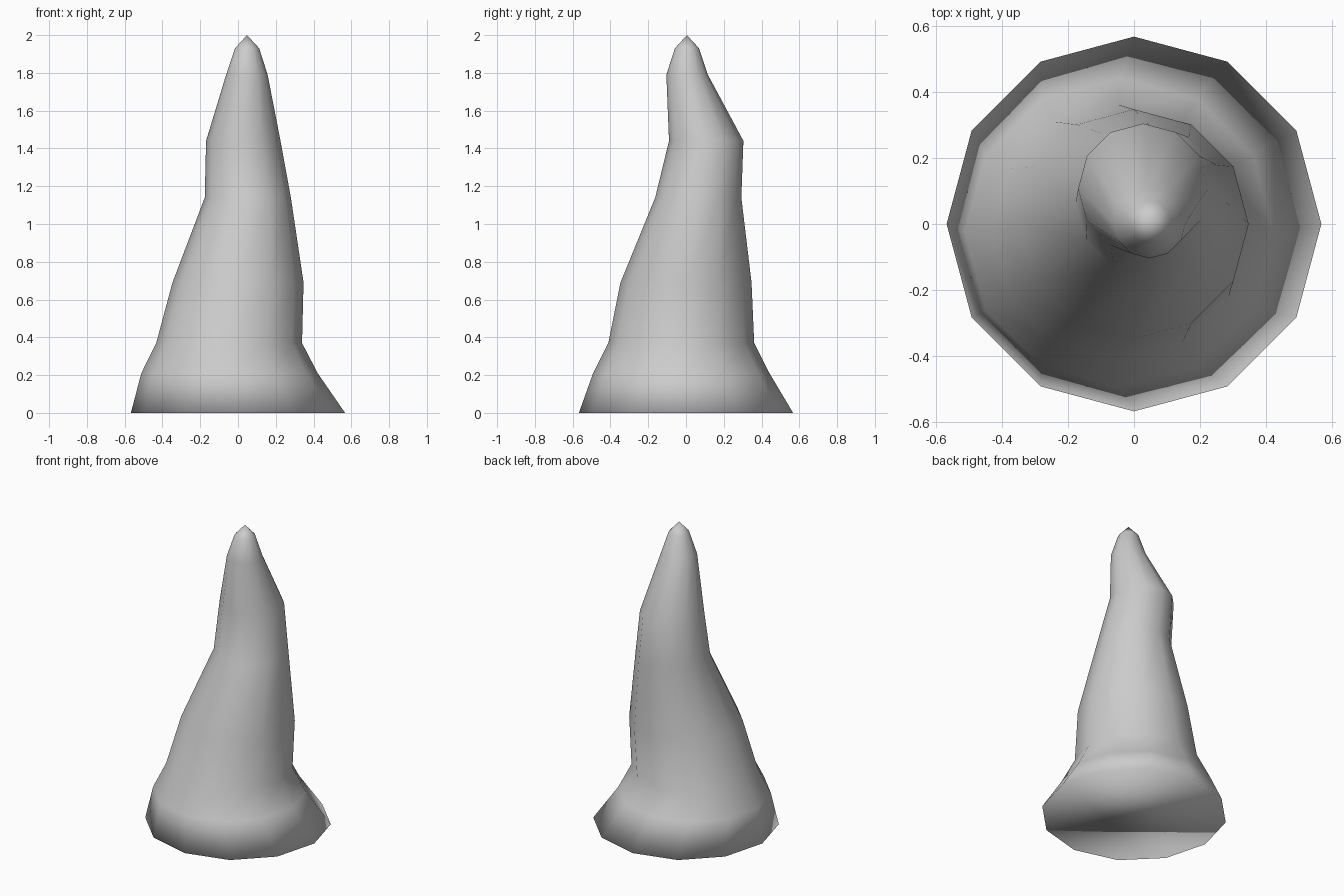
import bpy, bmesh
from math import cos, sin, tau

if "Cube" in bpy.data.objects:
    bpy.data.objects.remove(bpy.data.objects["Cube"])

SIDES = 12
# Wandering cross-sections: height, centre x, centre y, radius
RINGS = [
    (0.00, 0.0, 0.0, 0.567),
    (0.21, -0.045, -0.025, 0.467),
    (0.37, -0.047, -0.025, 0.386),
    (0.69, 0.0, 0.0, 0.347),
    (1.14, 0.052, 0.065, 0.228),
    (1.44, 0.028, 0.107, 0.197),
    (1.79, 0.047, 0.006, 0.110),
    (1.93, 0.048, 0.005, 0.064),
]
TIP = (0.048, 0.005, 2.0)

bm = bmesh.new()

# Stack of twelve-sided rings
rings = []
for z, cx, cy, r in RINGS:
    rings.append([bm.verts.new((cx + r * cos(tau * i / SIDES),
                                cy + r * sin(tau * i / SIDES), z))
                  for i in range(SIDES)])

# Side walls
for low, high in zip(rings, rings[1:]):
    for i in range(SIDES):
        j = (i + 1) % SIDES
        bm.faces.new((low[i], low[j], high[j], high[i]))

# Pointed tip and flat base
tip = bm.verts.new(TIP)
for i in range(SIDES):
    bm.faces.new((rings[-1][i], rings[-1][(i + 1) % SIDES], tip))
bm.faces.new(rings[0][::-1])

# Smooth shading all over, including the base rim
for face in bm.faces:
    face.smooth = True

mesh = bpy.data.meshes.new("stalagmite")
bm.to_mesh(mesh)
bm.free()
bpy.context.collection.objects.link(bpy.data.objects.new("stalagmite", mesh))
